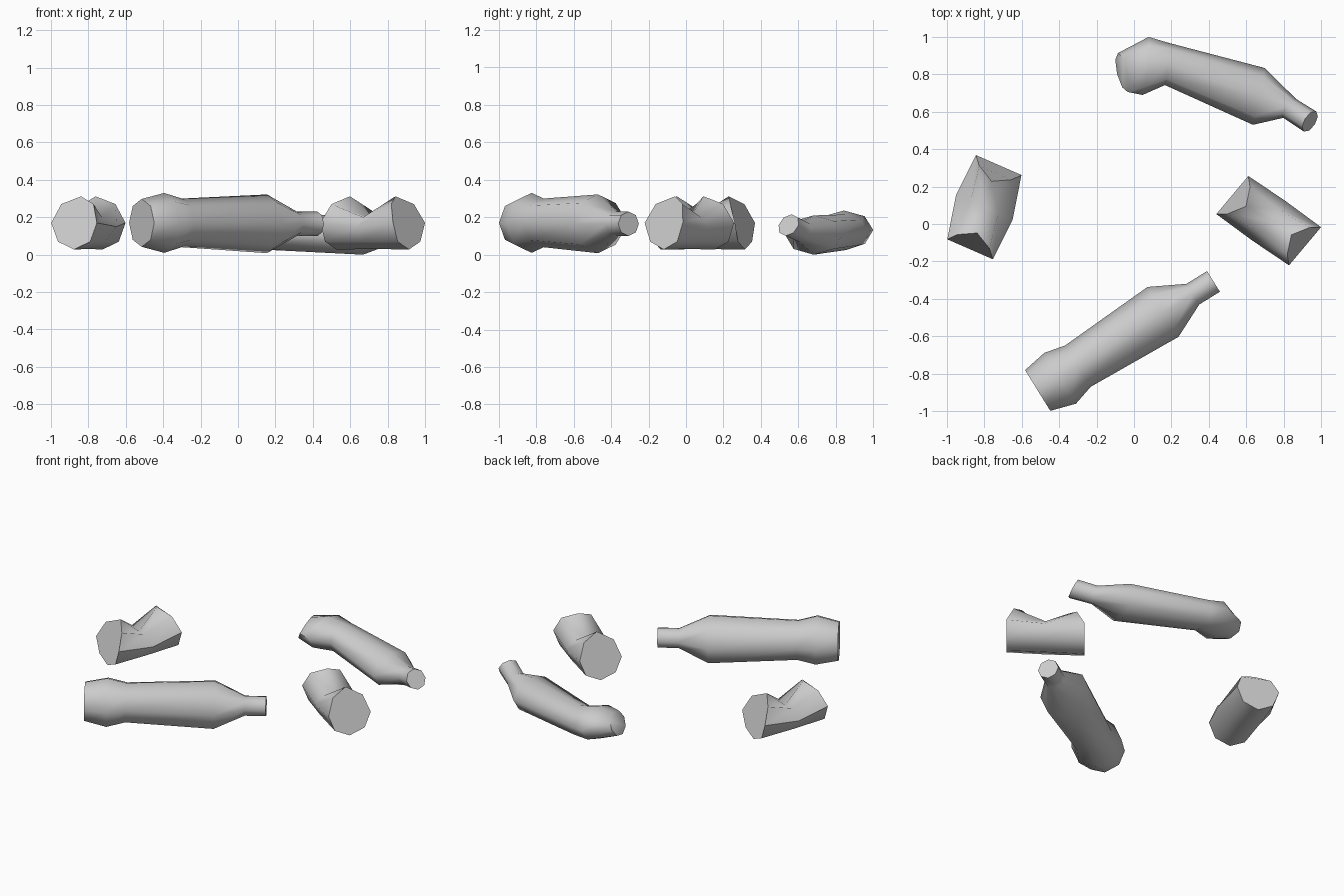
import bpy, bmesh
from math import sin, cos, pi, radians
from mathutils import Vector

if "Cube" in bpy.data.objects:
    bpy.data.objects.remove(bpy.data.objects["Cube"])

SIDES = 8


def loft(name, rings):
    """Skin a list of 8-point rings and close both ends."""
    bm = bmesh.new()
    loops = [[bm.verts.new(p) for p in ring] for ring in rings]
    for a, b in zip(loops, loops[1:]):
        for i in range(SIDES):
            j = (i + 1) % SIDES
            bm.faces.new((a[i], a[j], b[j], b[i]))
    bm.faces.new(loops[0])
    bm.faces.new(loops[-1])
    bmesh.ops.recalc_face_normals(bm, faces=bm.faces)
    mesh = bpy.data.meshes.new(name)
    bm.to_mesh(mesh)
    bm.free()
    obj = bpy.data.objects.new(name, mesh)
    bpy.context.collection.objects.link(obj)
    bpy.ops.object.select_all(action='DESELECT')
    obj.select_set(True)
    bpy.context.view_layer.objects.active = obj
    bpy.ops.object.shade_smooth_by_angle(angle=radians(60))
    return obj


def ring(x, y, z, wide, high, yaw, pitch=0):
    """Octagon across an axis heading along yaw and pitch (degrees)."""
    a, p = radians(yaw), radians(pitch)
    side = Vector((sin(a), -cos(a), 0))
    up = Vector((-cos(a) * sin(p), -sin(a) * sin(p), cos(p)))
    return [Vector((x, y, z)) + side * wide * cos(2 * pi * i / SIDES)
            + up * high * sin(2 * pi * i / SIDES) for i in range(SIDES)]


# straight bottle lying in front: base, bulge, waist, shoulder, neck, mouth
loft("straight_bottle", [ring(x, y, z, r, r, 31.8) for x, y, z, r in (
    (-0.515, -0.89, 0.17, 0.128), (-0.395, -0.825, 0.17, 0.16),
    (-0.30, -0.76, 0.17, 0.13), (0.155, -0.47, 0.165, 0.157),
    (0.315, -0.375, 0.165, 0.065), (0.425, -0.307, 0.165, 0.065))])

# flattened, bent bottle at the back, same stations
loft("bent_bottle", [ring(*s) for s in (
    (-0.06, 0.81, 0.145, 0.107, 0.075, 14, -25),
    (0.062, 0.845, 0.132, 0.156, 0.105, -6, -8),
    (0.177, 0.855, 0.12, 0.113, 0.095, -6, -4),
    (0.668, 0.682, 0.105, 0.155, 0.105, -12, 0),
    (0.832, 0.618, 0.125, 0.061, 0.061, -34, 20),
    (0.941, 0.548, 0.158, 0.063, 0.065, -32, 28))])


def crushed_can(name, cx, cy, yaw, waist):
    """Can folded by a dent across the middle of its top."""
    a = radians(yaw)
    along, side = Vector((cos(a), sin(a), 0)), Vector((sin(a), -cos(a), 0))

    def place(u, v, z):
        return Vector((cx, cy, z)) + along * u + side * v

    def end(s):
        pts = []
        for i in range(SIDES):
            t = 2 * pi * i / SIDES
            pull = {1: 0.045, 2: 0.095, 3: 0.045}.get(i, 0)
            pts.append(place(s * (0.237 - pull), 0.133 * cos(t) - 0.02 * s,
                             0.17 + 0.142 * sin(t)))
        return pts

    dent = [(waist, 0.15), (0.08, 0.20), (0, 0.19), (-0.08, 0.20),
            (-waist, 0.15), (-0.1, 0.07), (0, 0.03), (0.1, 0.07)]
    loft(name, [end(-1), [place(0, v, z) for v, z in dent], end(1)])


crushed_can("left_can", -0.80, 0.09, 66.4, 0.165)
crushed_can("right_can", 0.72, 0.018, -40, 0.138)
